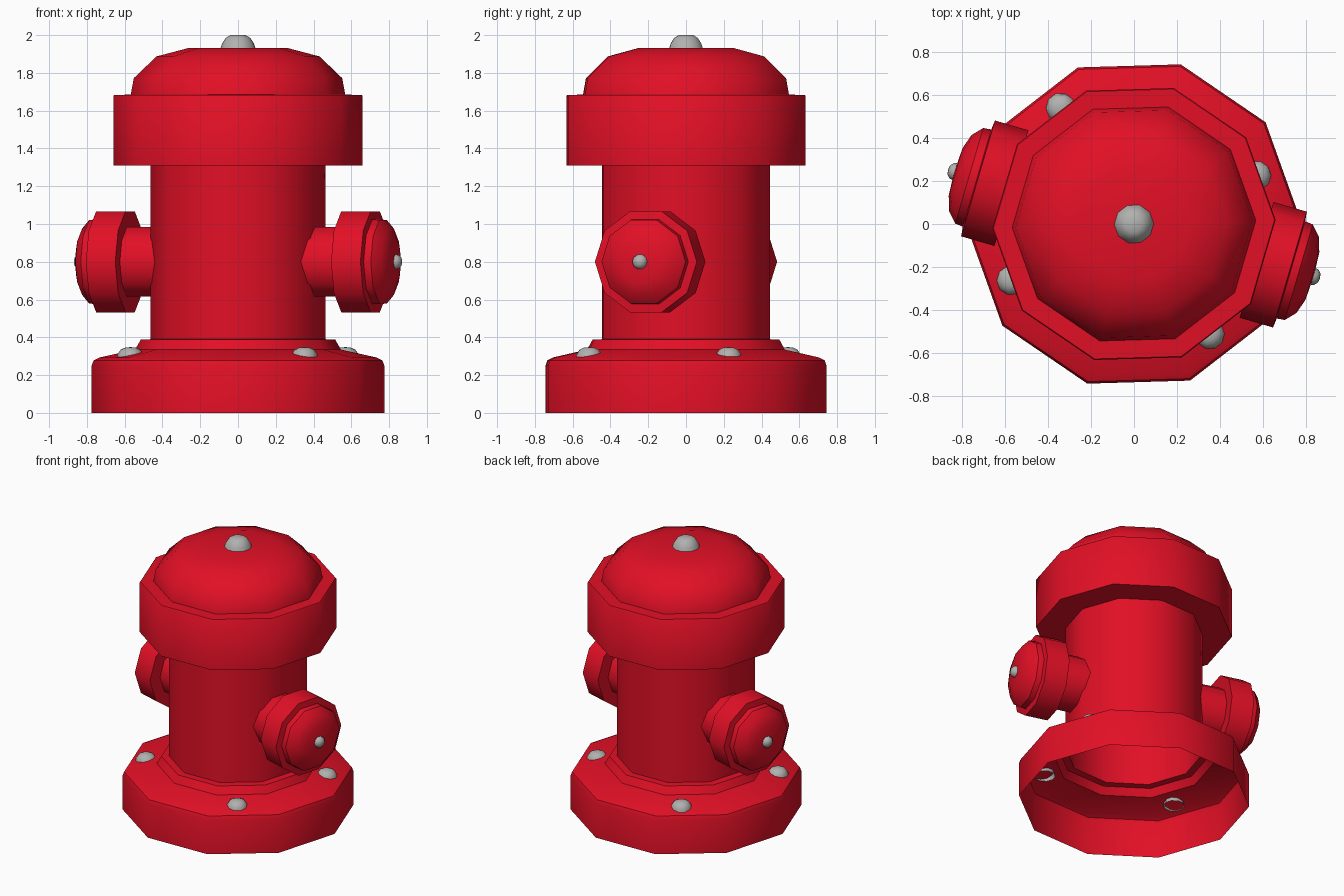
import bpy, bmesh, math
from mathutils import Matrix

if "Cube" in bpy.data.objects:
    bpy.data.objects.remove(bpy.data.objects["Cube"])

SIDES = 10
TURN = math.radians(1.7)          # turn of the ten-sided body about z
NOZZLE_ANGLE = TURN - math.pi / SIDES   # nozzles sit on the middle of a body face


def material(name, rgb):
    m = bpy.data.materials.new(name)
    m.diffuse_color = (*rgb, 1)
    m.use_nodes = True
    m.node_tree.nodes["Principled BSDF"].inputs["Base Color"].default_value = m.diffuse_color
    return m


red = material("hydrant red", (0.76, 0.005, 0.019))
grey = material("bolt grey", (0.44, 0.44, 0.43))


def lathe(name, profile, mat, matrix, sides=SIDES, smooth=40):
    """Spin (radius, height) points about local z; radius 0 closes to a point."""
    bm = bmesh.new()
    rings = []
    for r, h in profile:
        if r == 0:
            rings.append([bm.verts.new((0, 0, h))] * sides)
        else:
            rings.append([bm.verts.new((r * math.cos(2 * math.pi * i / sides),
                                        r * math.sin(2 * math.pi * i / sides), h))
                          for i in range(sides)])
    for a, b in zip(rings, rings[1:]):
        for i in range(sides):
            j = (i + 1) % sides
            quad = list(dict.fromkeys((a[i], a[j], b[j], b[i])))
            bm.faces.new(quad)
    bm.transform(matrix)
    mesh = bpy.data.meshes.new(name)
    bm.to_mesh(mesh)
    bm.free()
    mesh.materials.append(mat)
    mesh.shade_smooth()
    mesh.set_sharp_from_angle(angle=math.radians(smooth))
    ob = bpy.data.objects.new(name, mesh)
    bpy.context.collection.objects.link(ob)
    return ob


body_turn = Matrix.Rotation(TURN, 4, 'Z')

# Hollow base flange and barrel, open underneath
lathe("base_and_barrel", [(0.775, 0), (0.775, 0.25), (0.765, 0.278), (0.735, 0.293),
                          (0.545, 0.335), (0.515, 0.388), (0.463, 0.39),
                          (0.463, 1.31)], red, body_turn)

# Bonnet: wide collar with a dome on top
lathe("bonnet", [(0.463, 1.31), (0.66, 1.31), (0.66, 1.677), (0.655, 1.683),
                 (0.568, 1.685), (0.552, 1.772), (0.432, 1.887), (0.265, 1.931),
                 (0, 1.932)], red, body_turn)

# Top nut
lathe("top_nut", [(0.094, 1.925), (0.085, 1.955), (0.065, 1.985), (0.04, 2.0),
                  (0, 2.0)], grey, body_turn, smooth=50)

# Two opposite side nozzles with capped ends and a small nut
for side, angle in (("right", NOZZLE_ANGLE), ("left", NOZZLE_ANGLE + math.pi)):
    place = (Matrix.Translation((0, 0, 0.8)) @ Matrix.Rotation(angle, 4, 'Z')
             @ Matrix.Rotation(math.pi / 2, 4, 'Y') @ Matrix.Rotation(math.pi / 2, 4, 'Z'))
    lathe(side + "_nozzle", [(0.194, 0.38), (0.194, 0.595), (0.281, 0.595),
                             (0.281, 0.757), (0.236, 0.762), (0.232, 0.8),
                             (0.185, 0.843), (0.115, 0.866), (0, 0.872)], red, place)
    lathe(side + "_nozzle_nut", [(0.042, 0.86), (0.038, 0.884), (0.022, 0.899),
                                 (0, 0.903)], grey, place, smooth=50)

# Flange bolts
BOLTS = [(0.352, -0.513), (0.569, 0.225), (-0.569, -0.262), (-0.34, 0.54)]
for n, (x, y) in enumerate(BOLTS, 1):
    lathe(f"flange_bolt_{n}", [(0.072, 0.29), (0.068, 0.312), (0.052, 0.335),
                               (0.028, 0.346), (0, 0.348)], grey,
          Matrix.Translation((x, y, 0)) @ body_turn, smooth=50)
